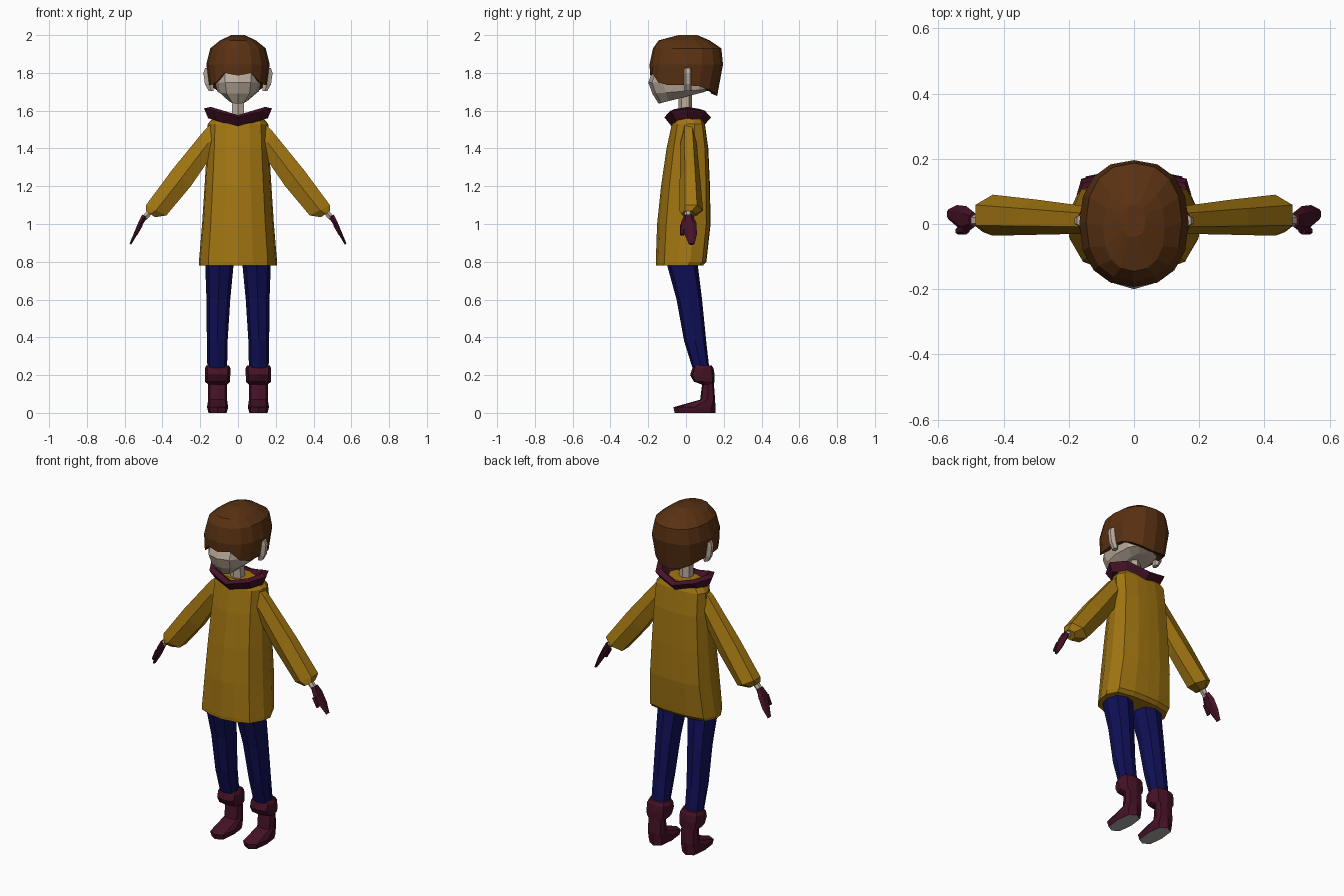
import bpy, bmesh, math


def material(name, rgb):
    m = bpy.data.materials.new(name)
    m.diffuse_color = (*rgb, 1)
    return m


HAIR = material("brown hair", (0.10, 0.031, 0.006))
COAT = material("mustard coat", (0.36, 0.18, 0.006))
TROUSERS = material("navy trousers", (0.005, 0.005, 0.095))
WINE = material("wine wool", (0.06, 0.006, 0.02))
SKIN = material("pale skin", (0.50, 0.41, 0.33))
SOLE = material("grey sole", (0.42, 0.39, 0.36))


def spow(v, e):
    return math.copysign(abs(v) ** e, v)


def oval(z, hw, yf, yb, n=8, cx=0, e=0.8, lift=0):
    """Level ring starting at the front; lift raises it towards the back."""
    pts = []
    for i in range(n):
        a = 2 * math.pi * i / n
        s, c = spow(math.sin(a), e), spow(math.cos(a), e)
        pts.append((cx + hw * s, (yf + yb) / 2 - (yb - yf) / 2 * c,
                    z + lift * (1 - c) / 2))
    return pts


def section(outer, inner, y0, y1, n=6):
    """Ring across a limb between an outer and an inner (x, z) point."""
    pts = []
    for i in range(n):
        a = 2 * math.pi * (i + 0.5) / n
        c, s = math.cos(a) / math.cos(math.pi / n), math.sin(a)
        pts.append(((outer[0] + inner[0]) / 2 + c * (outer[0] - inner[0]) / 2,
                    (y0 + y1) / 2 + s * (y1 - y0) / 2,
                    (outer[1] + inner[1]) / 2 + c * (outer[1] - inner[1]) / 2))
    return pts


def loft(name, rings, mats, side=1, caps=True, closed=False):
    bm = bmesh.new()
    vs = [[bm.verts.new((side * x, y, z)) for x, y, z in r] for r in rings]
    pairs = list(zip(vs, vs[1:]))
    if closed:
        pairs.append((vs[-1], vs[0]))
    for a, b in pairs:
        n = len(a)
        for i in range(n):
            j = (i + 1) % n
            bm.faces.new((a[i], a[j], b[j], b[i]))
    if caps:
        bottom = bm.faces.new(vs[0])
        bm.faces.new(vs[-1])
        if len(mats) > 1:
            bottom.material_index = 1
    bmesh.ops.recalc_face_normals(bm, faces=bm.faces[:])
    me = bpy.data.meshes.new(name)
    bm.to_mesh(me)
    bm.free()
    for m in mats:
        me.materials.append(m)
    ob = bpy.data.objects.new(name, me)
    bpy.context.collection.objects.link(ob)
    return ob


# Coat: half section (width fraction, depth fraction 0 = front, 1 = back)
HALF = [(0, 0), (0.38, 0.05), (0.76, 0.17), (0.96, 0.45),
        (1, 0.68), (0.85, 0.92), (0.4, 0.99), (0, 1)]


def coat_ring(z, w, yf, yb):
    half = [(w * u, yf + (yb - yf) * v, z) for u, v in HALF]
    return half + [(-x, y, h) for x, y, h in half[-2:0:-1]]


loft("coat", [coat_ring(*r) for r in [
    (0.78, 0.205, -0.158, 0.09), (0.80, 0.207, -0.16, 0.108),
    (1.0, 0.19, -0.153, 0.13), (1.2, 0.177, -0.132, 0.127),
    (1.4, 0.165, -0.103, 0.118), (1.53, 0.16, -0.075, 0.10),
    (1.575, 0.12, -0.05, 0.08)]], [COAT])


# Collar: closed band that dips at front and back
def collar_ring(z_side, z_mid, hw, yf, yb):
    ring = oval(0, hw, yf, yb, 8, e=0.9)
    return [(x, y, z_mid + (z_side - z_mid) * abs(x) / hw) for x, y, _ in ring]


loft("collar", [collar_ring(*r) for r in [
    (1.56, 1.512, 0.158, -0.072, 0.087), (1.612, 1.565, 0.18, -0.115, 0.133),
    (1.62, 1.577, 0.145, -0.085, 0.10), (1.565, 1.555, 0.09, -0.05, 0.065)]],
    [WINE], caps=False, closed=True)

# Neck and head
loft("neck", [oval(1.52, 0.038, -0.04, 0.035, 6),
              oval(1.70, 0.034, -0.04, 0.03, 6)], [SKIN])
loft("head", [oval(z, hw, yf, yb, 12, e=0.85, lift=l) for z, hw, yf, yb, l in [
    (1.637, 0.055, -0.145, 0.09, 0.06), (1.69, 0.11, -0.178, 0.14, 0.025),
    (1.75, 0.122, -0.2, 0.145, 0), (1.84, 0.125, -0.165, 0.15, 0),
    (1.92, 0.10, -0.12, 0.12, 0)]], [SKIN])

# Hair: bowl cut with a fringe line that varies around the head
FRINGE = [1.785, 1.80, 1.75, 1.735, 1.735, 1.73, 1.71, 1.69, 1.678]


def fringe_ring(hw, yf, yb, dz):
    ring = oval(0, hw, yf, yb, 16)
    return [(x, y, FRINGE[min(i, 16 - i)] + dz) for i, (x, y, _) in enumerate(ring)]


loft("hair", [fringe_ring(0.12, -0.15, 0.135, 0.012),
              fringe_ring(0.152, -0.19, 0.165, 0)] +
     [oval(z, hw, yf, yb, 16, e=0.88) for z, hw, yf, yb in [
         (1.845, 0.168, -0.193, 0.196), (1.93, 0.147, -0.175, 0.187),
         (1.972, 0.095, -0.145, 0.125), (2.0, 0.035, -0.04, 0.06)]], [HAIR])

for side, tag in ((1, "left"), (-1, "right")):
    # Ear
    loft(tag + "_ear", [section((o, z), (i, z), -0.01, 0.03) for z, i, o in [
        (1.705, 0.13, 0.155), (1.74, 0.13, 0.175),
        (1.80, 0.14, 0.183), (1.825, 0.15, 0.175)]], [SKIN], side)

    # Sleeve, wrist, mitten and thumb
    loft(tag + "_sleeve", [section(*r) for r in [
        ((0.13, 1.54), (0.11, 1.37), -0.025, 0.05),
        ((0.175, 1.50), (0.14, 1.36), -0.03, 0.056),
        ((0.35, 1.285), (0.25, 1.20), -0.033, 0.075),
        ((0.487, 1.10), (0.38, 1.045), -0.036, 0.09),
        ((0.487, 1.07), (0.44, 1.036), -0.025, 0.05)]], [COAT], side)
    loft(tag + "_wrist", [section(*r) for r in [
        ((0.475, 1.08), (0.45, 1.06), -0.008, 0.03),
        ((0.508, 1.035), (0.486, 1.02), -0.008, 0.03)]], [SKIN], side)
    loft(tag + "_mitten", [section(*r) for r in [
        ((0.507, 1.05), (0.48, 1.035), -0.012, 0.038),
        ((0.527, 1.01), (0.503, 1.0), -0.028, 0.055),
        ((0.552, 0.95), (0.535, 0.942), -0.008, 0.058),
        ((0.574, 0.897), (0.566, 0.89), 0.015, 0.045)]], [WINE], side)
    loft(tag + "_thumb", [section(*r) for r in [
        ((0.527, 1.0), (0.505, 0.99), -0.033, 0.0),
        ((0.548, 0.945), (0.535, 0.938), -0.032, -0.01)]], [WINE], side)

    # Trouser leg
    loft(tag + "_leg", [oval(z, hw, yf, yb, 8, cx) for z, cx, hw, yf, yb in [
        (0.22, 0.11, 0.052, 0.04, 0.125), (0.38, 0.11, 0.055, -0.01, 0.107),
        (0.60, 0.104, 0.063, -0.05, 0.085),
        (0.80, 0.098, 0.076, -0.105, 0.06)]], [TROUSERS], side)

    # Boot with padded cuff and pale sole
    loft(tag + "_boot", [oval(z, hw, yf, yb, 8, 0.108, 0.65) for z, hw, yf, yb in [
        (0.0, 0.048, -0.06, 0.155), (0.03, 0.056, -0.066, 0.156),
        (0.07, 0.05, 0.075, 0.154), (0.15, 0.05, 0.085, 0.148),
        (0.165, 0.066, 0.042, 0.15), (0.20, 0.067, 0.022, 0.152),
        (0.235, 0.068, 0.033, 0.146), (0.252, 0.06, 0.045, 0.135)]],
        [WINE, SOLE], side)
